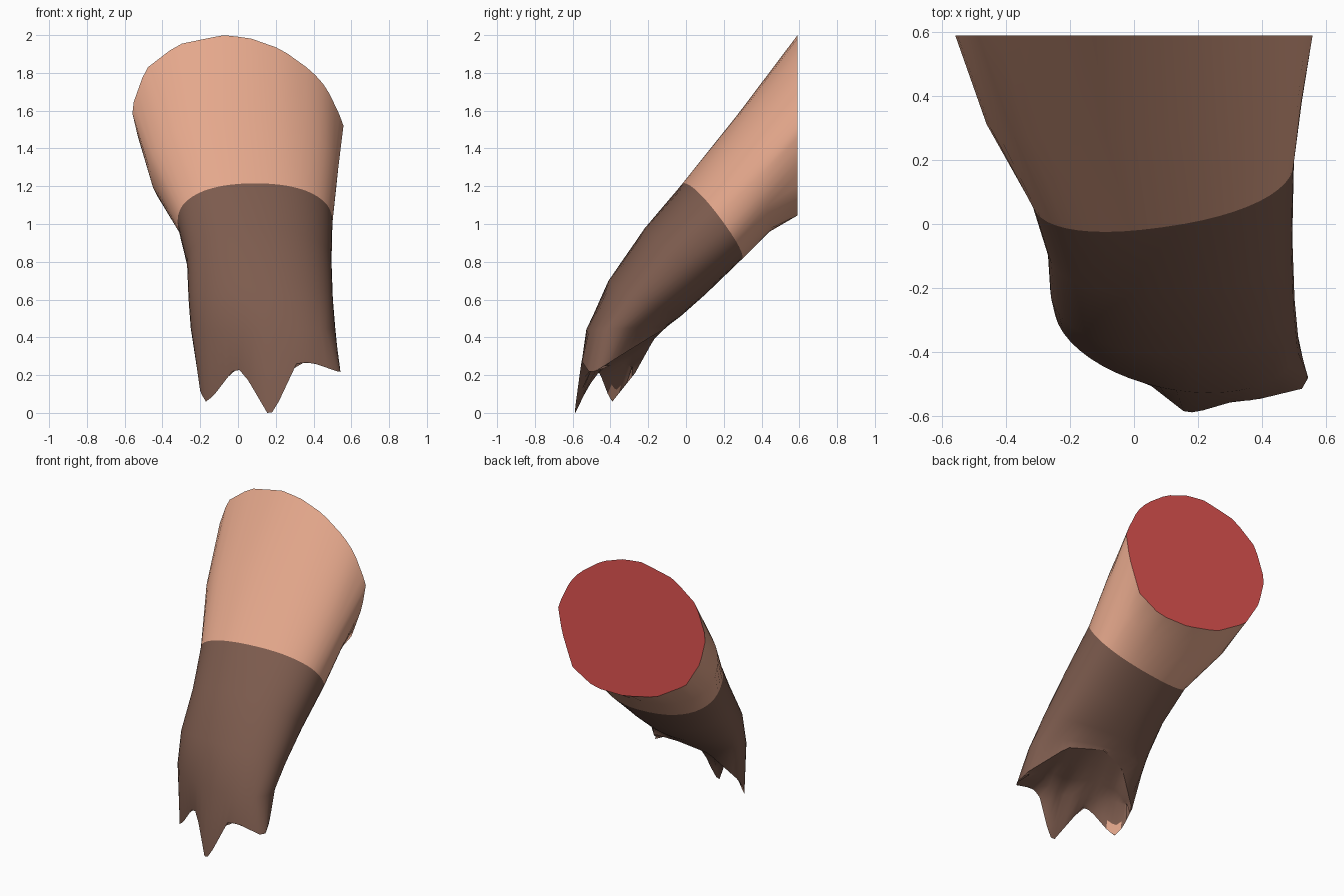
import bpy, math
from mathutils import Vector

if "Cube" in bpy.data.objects:
    bpy.data.objects.remove(bpy.data.objects["Cube"])

N = 48  # points round the limb


def material(name, rgb):
    m = bpy.data.materials.new(name)
    m.diffuse_color = (*rgb, 1)
    m.use_nodes = True
    m.node_tree.nodes["Principled BSDF"].inputs["Base Color"].default_value = m.diffuse_color
    return m


skin = material("skin", (0.79, 0.395, 0.265))
cloth = material("brown cloth", (0.205, 0.106, 0.076))
red = material("red flesh", (0.77, 0.092, 0.085))


def power(v, e):
    return math.copysign(abs(v) ** e, v)


def ring(xmin, xmax, front, back, ky=0.0, kz=0.0, e=1.0):
    """Oval section from its front and back (y, z) points and its x range."""
    cx, rx = (xmin + xmax) / 2, (xmax - xmin) / 2
    pts = []
    for j in range(N):
        a = 2 * math.pi * j / N
        dx, s = rx * power(math.cos(a), e), power(math.sin(a), e)
        y = (front[0] + back[0]) / 2 + (front[0] - back[0]) / 2 * s + ky * dx
        z = (front[1] + back[1]) / 2 + (front[1] - back[1]) / 2 * s + kz * dx
        pts.append(Vector((cx + dx, y, z)))
    return pts


def at_angle(keys, a):
    """Point at an angle on a closed outline of (angle, x, y, z) keys."""
    if a < keys[0][0]:
        a += 360
    keys = keys + [(keys[0][0] + 360, *keys[0][1:])]
    for k0, k1 in zip(keys, keys[1:]):
        if k0[0] <= a <= k1[0]:
            t = (a - k0[0]) / (k1[0] - k0[0])
            return Vector(k0[1:]).lerp(Vector(k1[1:]), t)


# Cut end outline (x, z), and torn hem keys (angle, x, y, z)
OUTLINE = [
    (0.56, 1.53), (0.47, 1.72), (0.39, 1.81), (0.23, 1.925), (0.06, 1.985),
    (-0.08, 2.0), (-0.32, 1.95), (-0.49, 1.82), (-0.565, 1.61), (-0.52, 1.42),
    (-0.41, 1.24), (-0.18, 1.1), (0.06, 1.045), (0.285, 1.045), (0.45, 1.14),
    (0.53, 1.36)]
CUT = [(math.degrees(math.atan2((z - 1.52) / 0.48, x / 0.565)) % 360, x, 0.59, z)
       for x, z in OUTLINE]
HEM = [
    (20, 0.545, -0.48, 0.22), (30, 0.525, -0.515, 0.22),
    (50, 0.38, -0.55, 0.27), (60, 0.31, -0.555, 0.26),
    (80, 0.19, -0.59, 0.005), (90, 0.155, -0.585, 0.0),
    (110, 0.02, -0.48, 0.23), (120, -0.03, -0.46, 0.22),
    (140, -0.13, -0.41, 0.09), (150, -0.17, -0.39, 0.06),
    (170, -0.20, -0.35, 0.11), (195, -0.21, -0.27, 0.21),
    (230, -0.05, -0.17, 0.39), (270, 0.14, -0.12, 0.44),
    (310, 0.38, -0.19, 0.40), (345, 0.52, -0.40, 0.27)]


def make(name, verts, faces, mat, smooth=True):
    me = bpy.data.meshes.new(name)
    me.from_pydata(verts, [], faces)
    me.materials.append(mat)
    for p in me.polygons:
        p.use_smooth = smooth
    ob = bpy.data.objects.new(name, me)
    bpy.context.collection.objects.link(ob)
    return ob


def tube(name, rings, mat):
    faces = []
    for i in range(len(rings) - 1):
        for j in range(N):
            k = (j + 1) % N
            faces.append((i * N + j, i * N + k, (i + 1) * N + k, (i + 1) * N + j))
    return make(name, [p for r in rings for p in r], faces, mat)


# Sections from the cut end down to the hem
cut = [at_angle(CUT, 360 * j / N) for j in range(N)]
upper = ring(-0.465, 0.525, (0.27, 1.57), (0.44, 0.96), 0.06, -0.03, 0.92)
cuff = ring(-0.32, 0.50, (-0.01, 1.215), (0.285, 0.81), 0.14, 0, 0.88)
mid = ring(-0.27, 0.495, (-0.22, 0.975), (0.10, 0.625), 0.05, 0, 0.92)
low = ring(-0.262, 0.502, (-0.41, 0.70), (-0.03, 0.51), -0.04, 0, 0.95)
lower = ring(-0.25, 0.515, (-0.52, 0.44), (-0.11, 0.455), -0.15)
hem = [at_angle(HEM, 360 * j / N) for j in range(N)]

# Bare arm, torn sleeve and flat cut end
tube("bare_arm", [cut, upper, cuff], skin)
tube("torn_sleeve", [cuff, mid, low, lower, hem], cloth)
make("cut_end", cut, [tuple(reversed(range(N)))], red, False)

# Hollow underside, running from the back of the hem to behind the teeth
COLS, ROWS = 24, 6
under = []
for c in range(COLS):
    t = c / (COLS - 1)
    f = at_angle(HEM, 20 + 160 * t)
    b = at_angle(HEM, 360 - 170 * t)
    fold = Vector((f.x * 0.92 + 0.012, f.y + 0.085 - 0.05 * t, max(f.z + 0.03, 0.25)))
    fold = fold.lerp(b, 0.1)
    under += [f, f.lerp(fold, 0.3)]
    under += [fold.lerp(b, r / (ROWS - 3)) for r in range(ROWS - 2)]
faces = []
for c in range(COLS - 1):
    for r in range(ROWS - 1):
        i = c * ROWS + r
        faces.append((i, i + 1, i + ROWS + 1, i + ROWS))
inside = make("sleeve_underside", under, faces, cloth)

# Skin shows inside the tip of the left tooth
inside.data.materials.append(skin)
for p in inside.data.polygons:
    if p.center.x < -0.1 and p.center.z < 0.13:
        p.material_index = 1
